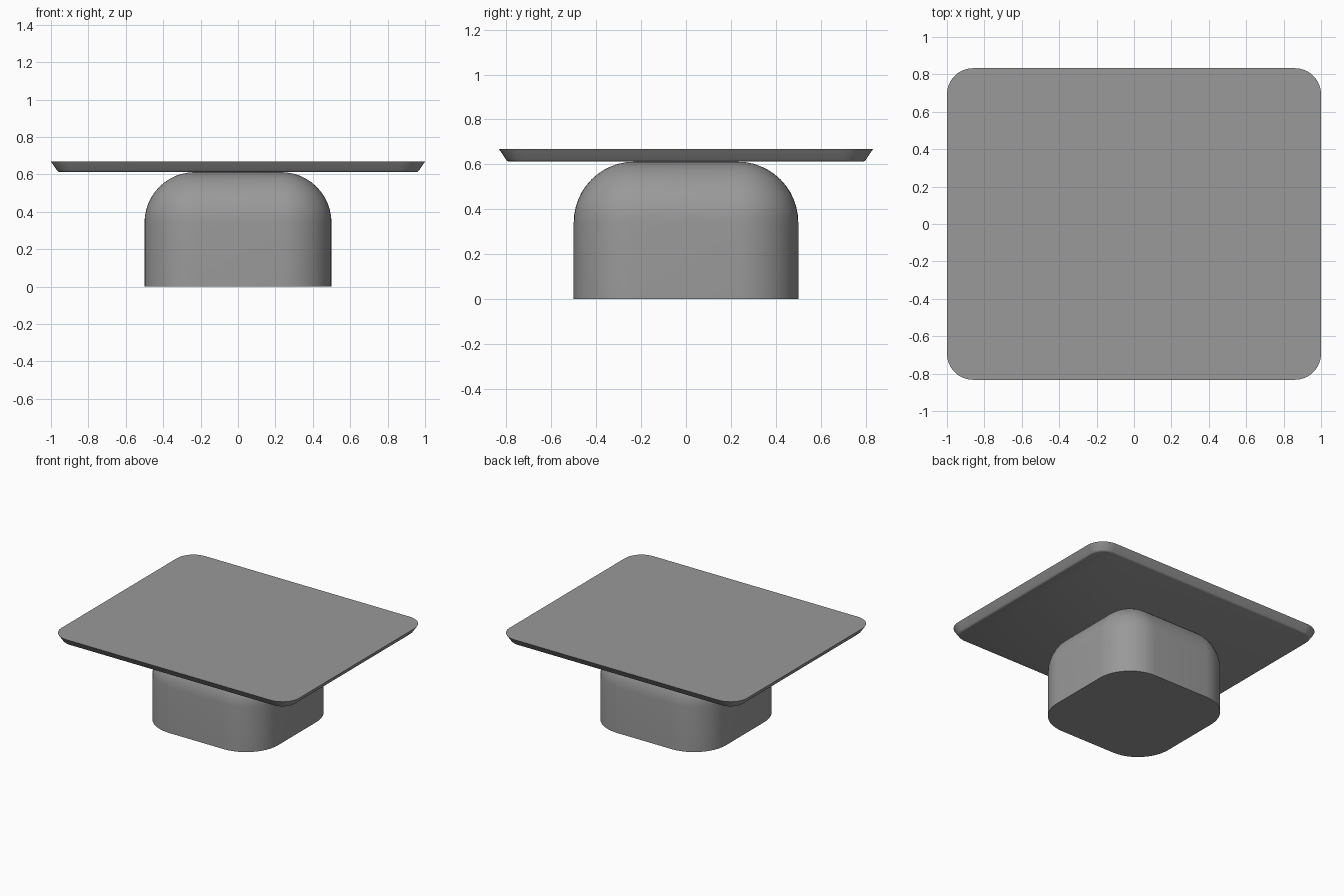
import bpy
import bmesh
from math import sin, cos, pi

if "Cube" in bpy.data.objects:
    bpy.data.objects.remove(bpy.data.objects["Cube"])

CORNER_STEPS = 12

# Dark grey finish shared by both parts
finish = bpy.data.materials.new("dark_grey")
finish.diffuse_color = (0.32, 0.32, 0.32, 1)
finish.use_nodes = True
finish.node_tree.nodes["Principled BSDF"].inputs["Base Color"].default_value = finish.diffuse_color


def rounded_rect(hx, hy, r):
    """Counter-clockwise outline of a rounded rectangle."""
    pts = []
    for k, (sx, sy) in enumerate([(1, 1), (-1, 1), (-1, -1), (1, -1)]):
        for i in range(CORNER_STEPS + 1):
            a = (k + i / CORNER_STEPS) * pi / 2
            pts.append((sx * (hx - r) + r * cos(a), sy * (hy - r) + r * sin(a)))
    return pts


def rounded_block(name, hx, hy, r, profile):
    """Stack rounded rectangles along a profile of (inset, z), bottom to top."""
    bm = bmesh.new()
    rings = [[bm.verts.new((x, y, z)) for x, y in rounded_rect(hx - d, hy - d, r - d)]
             for d, z in profile]
    for lo, hi in zip(rings, rings[1:]):
        for i in range(len(lo)):
            j = (i + 1) % len(lo)
            bm.faces.new((lo[i], lo[j], hi[j], hi[i]))
    bm.faces.new(rings[0][::-1])
    bm.faces.new(rings[-1])
    bmesh.ops.remove_doubles(bm, verts=bm.verts, dist=1e-5)
    mesh = bpy.data.meshes.new(name)
    bm.to_mesh(mesh)
    bm.free()
    mesh.materials.append(finish)
    obj = bpy.data.objects.new(name, mesh)
    bpy.context.collection.objects.link(obj)
    bpy.ops.object.select_all(action='DESELECT')
    obj.select_set(True)
    bpy.context.view_layer.objects.active = obj
    bpy.ops.object.shade_smooth_by_angle(angle=pi / 6)
    return obj


# Pedestal: rounded block with a full fillet round the top
TOP, R = 0.612, 0.27
fillet = [(R * (1 - cos(t)), TOP - R + R * sin(t))
          for t in (i / 12 * pi / 2 for i in range(13))]
rounded_block("pedestal", 0.5, 0.5, R, [(0, 0)] + fillet)

# Table top: thin slab with an undercut, slightly softened edge
rounded_block("table_top", 1.0, 0.833, 0.14,
              [(0.046, TOP), (0.038, 0.615), (0.032, 0.621), (0, 0.668)])
